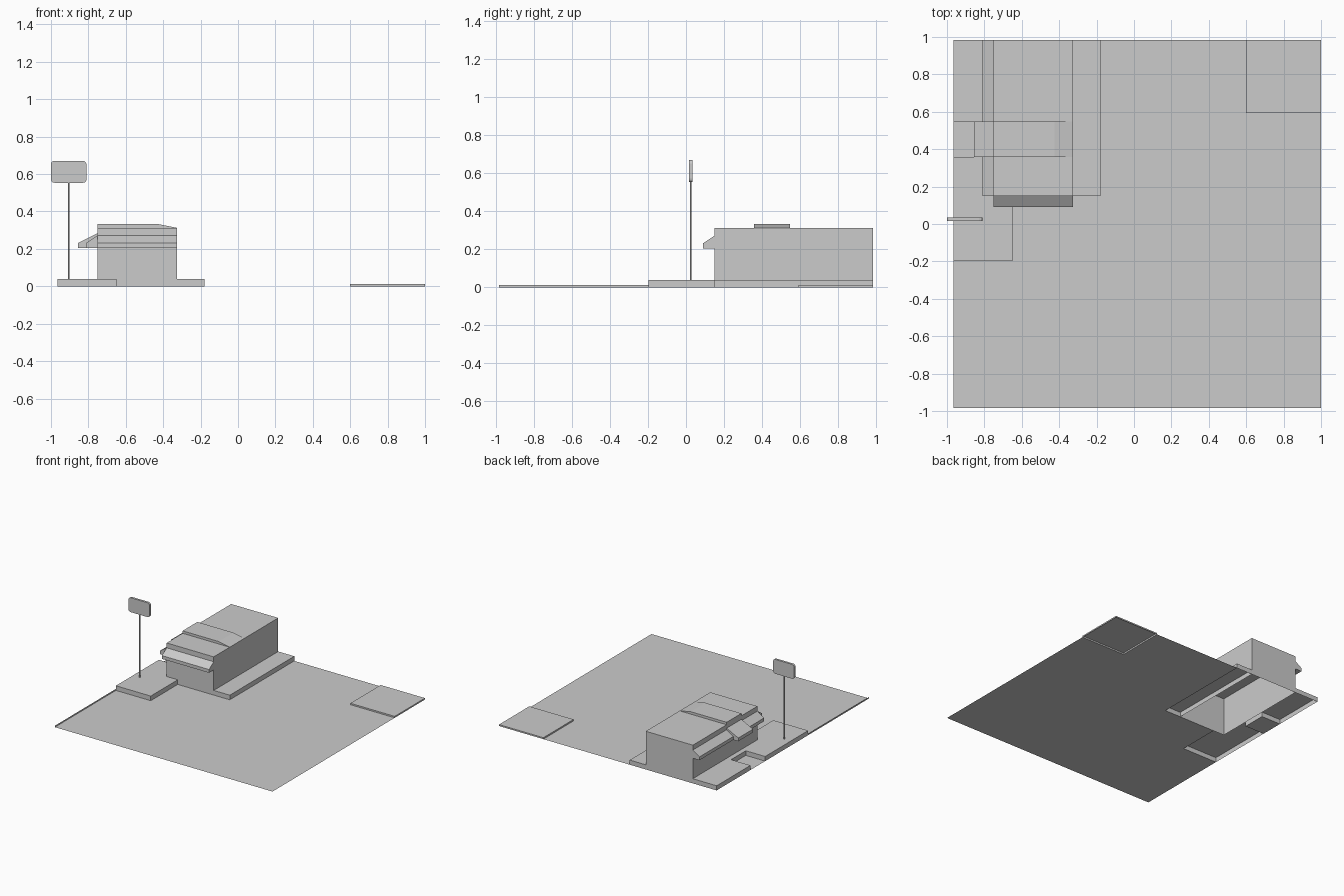
import bpy
import bmesh
from mathutils import Vector

cube = bpy.data.objects.get("Cube")
if cube:
    bpy.data.objects.remove(cube, do_unlink=True)

grey = bpy.data.materials.new("plain_grey")
grey.use_nodes = True
grey.diffuse_color = (0.6, 0.6, 0.6, 1)
grey.node_tree.nodes["Principled BSDF"].inputs["Base Color"].default_value = (0.6, 0.6, 0.6, 1)


def finish(name, bm):
    mesh = bpy.data.meshes.new(name)
    bm.to_mesh(mesh)
    bm.free()
    mesh.materials.append(grey)
    obj = bpy.data.objects.new(name, mesh)
    bpy.context.scene.collection.objects.link(obj)
    return obj


def prism(name, points, depth=None, closed=True):
    """Extrude a flat outline by a vector; an unclosed prism has no first cap."""
    bm = bmesh.new()
    face = bm.faces.new([bm.verts.new(p) for p in points])
    if depth:
        result = bmesh.ops.extrude_face_region(bm, geom=[face], use_keep_orig=True)
        moved = [g for g in result["geom"] if isinstance(g, bmesh.types.BMVert)]
        bmesh.ops.translate(bm, verts=moved, vec=Vector(depth))
        bmesh.ops.recalc_face_normals(bm, faces=bm.faces)
        if not closed:
            bmesh.ops.delete(bm, geom=[face], context="FACES_ONLY")
    return finish(name, bm)


def slab(name, outline, height):
    """Raised shell with an open underside."""
    return prism(name, [(x, y, 0) for x, y in outline], (0, 0, height), False)


def rect(x0, x1, y0, y1):
    return [(x0, y0), (x1, y0), (x1, y1), (x0, y1)]


EDGE, LEFT, RIGHT, WALK = -0.965, -0.75, -0.325, -0.18
BACK, FRONT, PAD = 0.983, 0.151, -0.197
KERB, LOW = 0.038, 0.012
BAY0, BAY1, BAY_X = 0.357, 0.547, -0.79

# Ground, cut out around the raised areas
ground = [(EDGE, -BACK), (1, -BACK), (1, 0.593), (0.6, 0.593), (0.6, BACK),
          (WALK, BACK), (WALK, FRONT), (-0.65, FRONT), (-0.65, PAD), (EDGE, PAD)]
prism("ground", [(x, y, 0) for x, y in ground])
prism("bay_floor", [(x, y, 0) for x, y in rect(EDGE, BAY_X, BAY0, BAY1)])
prism("edge_kerb", [(EDGE, -BACK, 0), (EDGE, PAD, 0), (EDGE, PAD, LOW), (EDGE, -BACK, LOW)])

# Raised pavements
slab("corner_slab", rect(0.6, 1, 0.593, BACK), LOW)
slab("side_pavement", [(EDGE, PAD), (-0.65, PAD), (-0.65, FRONT), (LEFT, FRONT),
                       (LEFT, BACK), (EDGE, BACK), (EDGE, BAY1), (BAY_X, BAY1),
                       (BAY_X, BAY0), (EDGE, BAY0)], KERB)
slab("inner_pavement", rect(RIGHT, WALK, FRONT, BACK), KERB)

# Building and the raised band over its roof
slab("building", rect(LEFT, RIGHT, FRONT, BACK), 0.312)
band = [(LEFT, 0.312), (LEFT, 0.332), (-0.425, 0.332), (RIGHT, 0.312)]
prism("roof_band", [(x, BAY0, z) for x, z in band], (0, BAY1 - BAY0, 0))


# Awnings: sloped top, upright lip, flat underside
def awning_profile(wall, tip, top):
    return [(wall, 0.205), (tip, 0.205), (tip, 0.232), (wall, top)]


prism("front_awning", [(LEFT, y, z) for y, z in awning_profile(FRONT, 0.09, 0.272)],
      (RIGHT - LEFT, 0, 0))
prism("side_awning", [(x, FRONT, z) for x, z in awning_profile(LEFT, -0.81, 0.272)],
      (0, BACK - FRONT, 0))
prism("window_awning", [(x, BAY0, z) for x, z in awning_profile(LEFT, -0.855, 0.284)],
      (0, BAY1 - BAY0, 0))

# Roadside sign: round pole and a board with rounded corners
bm = bmesh.new()
bmesh.ops.create_cone(bm, cap_ends=True, segments=12, radius1=0.005, radius2=0.005, depth=0.52)
bmesh.ops.translate(bm, verts=bm.verts, vec=(-0.905, 0.025, KERB + 0.26))
finish("sign_pole", bm)

bm = bmesh.new()
bmesh.ops.create_cube(bm, size=1)
bmesh.ops.scale(bm, verts=bm.verts, vec=(0.19, 0.018, 0.117))
bmesh.ops.translate(bm, verts=bm.verts, vec=(-0.905, 0.025, 0.612))
corners = [e for e in bm.edges if abs(e.verts[0].co.y - e.verts[1].co.y) > 0.01]
bmesh.ops.bevel(bm, geom=corners, offset=0.018, segments=3, profile=0.5, affect="EDGES")
finish("sign_board", bm)
